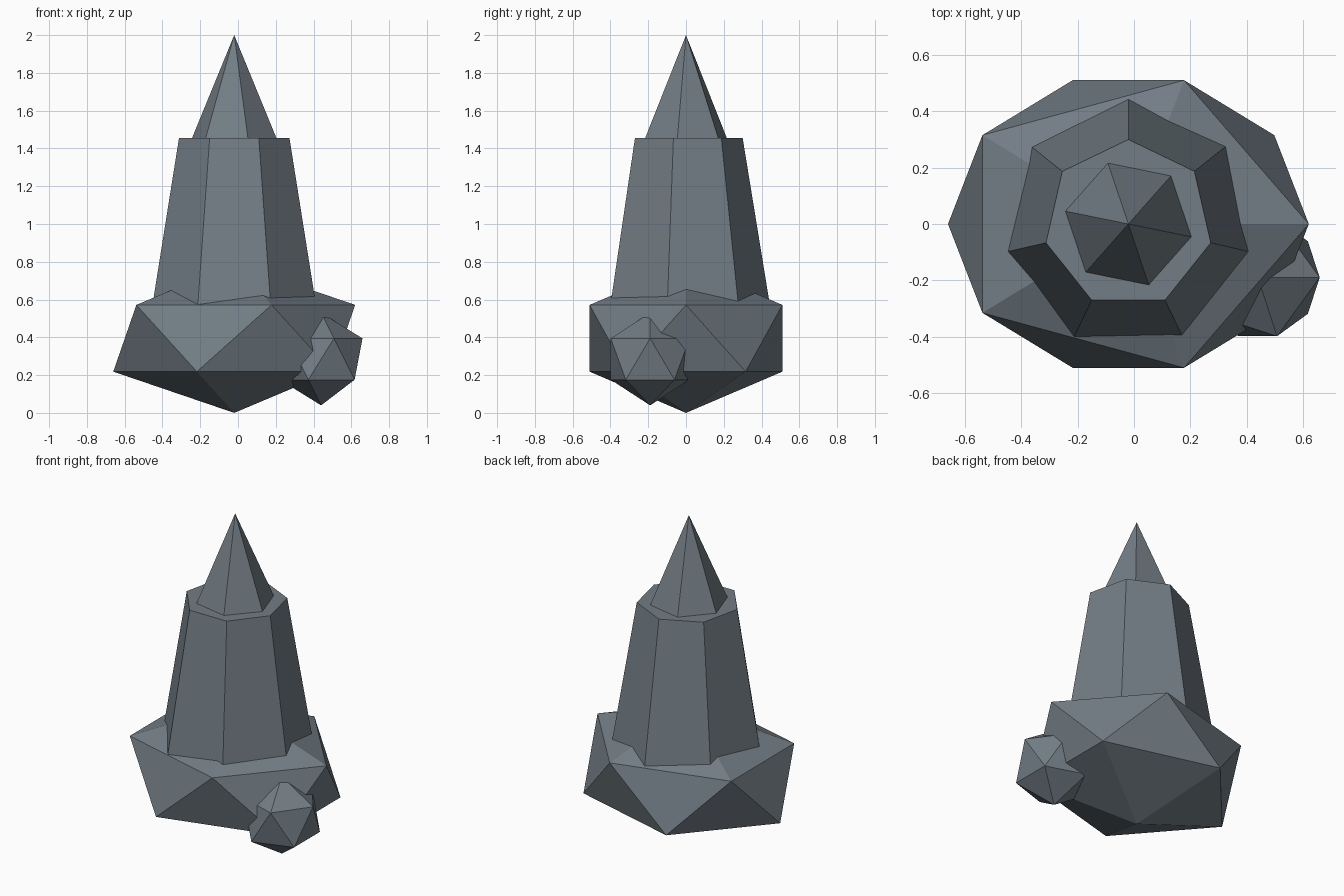
import bpy
import math

cube = bpy.data.objects.get("Cube")
if cube:
    bpy.data.objects.remove(cube)

# One flat slate colour for the whole model
slate = bpy.data.materials.new("slate_grey")
slate.use_nodes = True
colour = (0.17, 0.205, 0.235, 1)
slate.diffuse_color = colour
slate.node_tree.nodes["Principled BSDF"].inputs["Base Color"].default_value = colour

AXIS_X = -0.02


def finish(name):
    obj = bpy.context.object
    obj.name = name
    obj.data.materials.append(slate)
    bpy.ops.object.shade_flat()
    return obj


def boulder(name, centre, radii):
    bpy.ops.mesh.primitive_ico_sphere_add(subdivisions=1, radius=1, location=centre)
    obj = finish(name)
    obj.scale = radii
    return obj


def tapered(name, sides, z_low, z_high, r_low, r_high, turn=0):
    bpy.ops.mesh.primitive_cone_add(
        vertices=sides, radius1=r_low, radius2=r_high, depth=z_high - z_low,
        location=(AXIS_X, 0, (z_low + z_high) / 2), rotation=(0, 0, turn))
    return finish(name)


# Squashed base rock and the small stone at its front left
boulder("base_rock", (AXIS_X, 0, 0.395), (0.716, 0.6, 0.395))
boulder("side_stone", (0.44, -0.19, 0.285), (0.245, 0.245, 0.245))

# Seven-sided column sunk into the rock, with a six-sided spire on top
tapered("column", 7, 0.4, 1.455, 0.472, 0.3)
tapered("spire", 6, 1.455, 2.0, 0.228, 0, math.radians(18.5))
